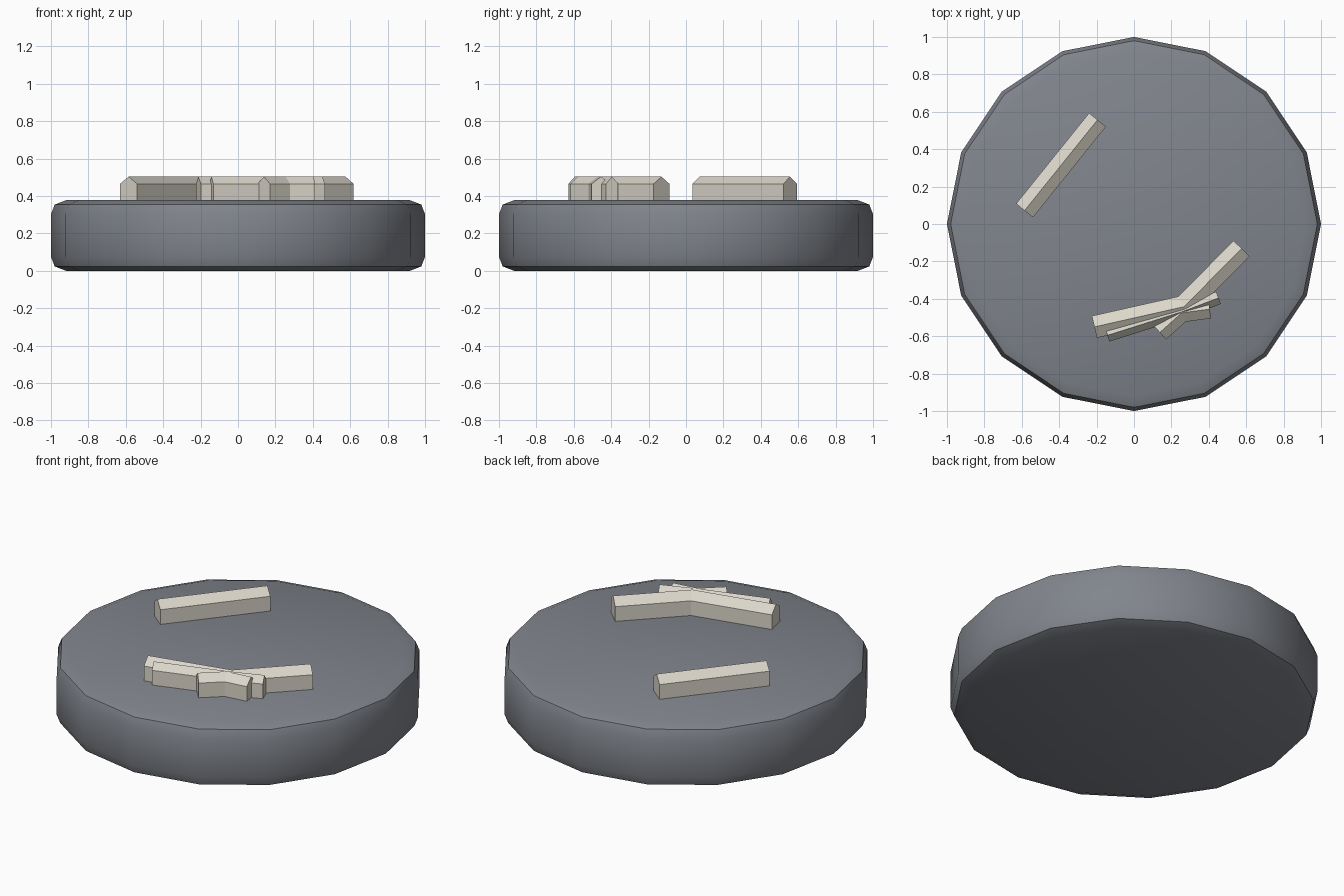
import bpy, bmesh, math
from mathutils import Vector

if "Cube" in bpy.data.objects:
    bpy.data.objects.remove(bpy.data.objects["Cube"])


def material(name, rgb):
    m = bpy.data.materials.new(name)
    m.diffuse_color = (*rgb, 1)
    m.use_nodes = True
    m.node_tree.nodes["Principled BSDF"].inputs["Base Color"].default_value = m.diffuse_color
    return m


STONE = material("slate grey", (0.22, 0.235, 0.265))
BONE = material("pale bone", (0.71, 0.675, 0.59))


def loft(name, rings, mat, smooth=False):
    """Skin a list of closed rings and cap both ends."""
    bm = bmesh.new()
    loops = [[bm.verts.new(p) for p in ring] for ring in rings]
    n = len(loops[0])
    for a, b in zip(loops, loops[1:]):
        for i in range(n):
            j = (i + 1) % n
            bm.faces.new((a[i], a[j], b[j], b[i]))
    bm.faces.new(loops[0][::-1])
    bm.faces.new(loops[-1])
    bmesh.ops.recalc_face_normals(bm, faces=bm.faces)
    me = bpy.data.meshes.new(name)
    bm.to_mesh(me)
    bm.free()
    me.materials.append(mat)
    ob = bpy.data.objects.new(name, me)
    bpy.context.collection.objects.link(ob)
    if smooth:
        bpy.ops.object.select_all(action='DESELECT')
        ob.select_set(True)
        bpy.context.view_layer.objects.active = ob
        bpy.ops.object.shade_smooth_by_angle(angle=math.radians(30))
    return ob


# Sixteen-sided disc with a rounded rim
profile = [(0.92, 0), (0.98, 0.023), (1, 0.075), (1, 0.302), (0.98, 0.354), (0.92, 0.377)]
angles = [math.tau * i / 16 for i in range(16)]
loft("stone_disc", [[(r * math.cos(a), r * math.sin(a), z) for a in angles]
                    for r, z in profile], STONE, smooth=True)


# Ridged strokes: house-shaped section swept along a path with mitred bends
SECTION = [(-1, 0.372), (1, 0.372), (1, 0.465), (0, 0.503), (-1, 0.465)]


def stroke(name, path, half=0.058):
    pts = [Vector(p) for p in path]
    dirs = [(b - a).normalized() for a, b in zip(pts, pts[1:])]
    rings = []
    for i, p in enumerate(pts):
        d0, d1 = dirs[max(i - 1, 0)], dirs[min(i, len(dirs) - 1)]
        t = (d0 + d1).normalized()
        side = Vector((t.y, -t.x)) * half / t.dot(d0)
        rings.append([(p.x + side.x * s, p.y + side.y * s, z) for s, z in SECTION])
    loft(name, rings, BONE)


stroke("single_stroke", [(-0.585, 0.072), (-0.195, 0.557)])
stroke("long_bent_stroke", [(-0.212, -0.55), (0.268, -0.442), (0.575, -0.131)], 0.06)
stroke("crossing_stroke", [(-0.142, -0.595), (0.26, -0.468), (0.452, -0.395)], 0.035)
stroke("short_bent_stroke", [(0.138, -0.58), (0.255, -0.475), (0.405, -0.455)], 0.05)
